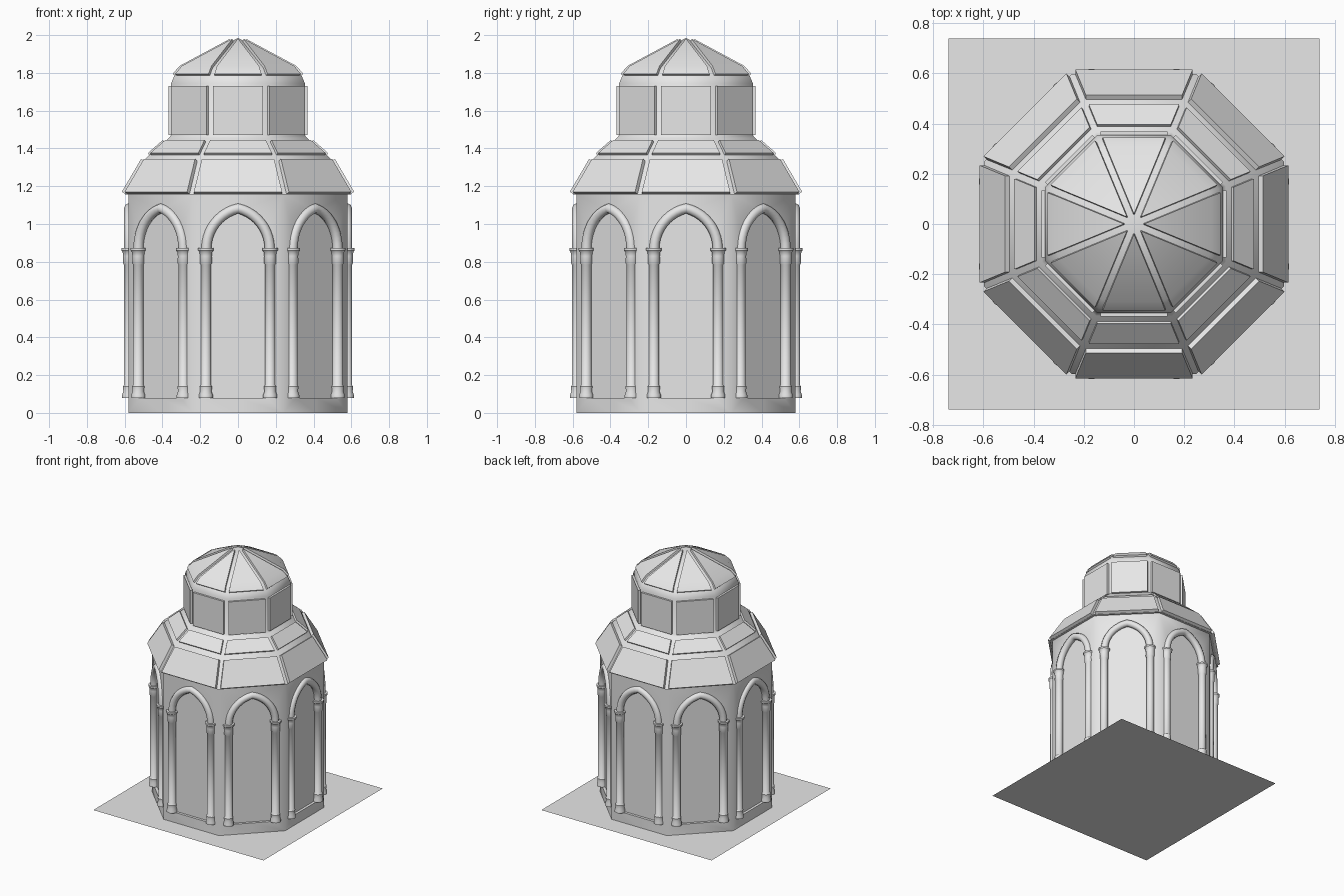
import bpy, bmesh, math
from mathutils import Matrix, Vector

if "Cube" in bpy.data.objects:
    bpy.data.objects.remove(bpy.data.objects["Cube"], do_unlink=True)

STONE = (0.8, 0.8, 0.8, 1)
stone = bpy.data.materials.new("pale_stone")
stone.use_nodes = True
stone.diffuse_color = STONE
stone.node_tree.nodes["Principled BSDF"].inputs["Base Color"].default_value = STONE

SIDES = 8
STEP = 2 * math.pi / SIDES
T = math.tan(STEP / 2)
WALL = 0.58                                   # distance from axis to wall face
SPRING, SILL, EAVE = 0.87, 0.08, 1.158
TURNS = [Matrix.Rotation(k * STEP, 4, 'Z') for k in range(SIDES)]


def link(name, data):
    obj = bpy.data.objects.new(name, data)
    data.materials.append(stone)
    bpy.context.scene.collection.objects.link(obj)
    return obj


def finish(name, bm, angle):
    bmesh.ops.remove_doubles(bm, verts=bm.verts, dist=0.0004)
    bmesh.ops.recalc_face_normals(bm, faces=bm.faces)
    mesh = bpy.data.meshes.new(name)
    bm.to_mesh(mesh)
    bm.free()
    mesh.shade_smooth()
    mesh.set_sharp_from_angle(angle=math.radians(angle))
    return link(name, mesh)


def face(bm, points):
    return bm.faces.new([bm.verts.new(p) for p in points])


def skin(bm, rings):
    """Join rings of points into a closed-ended tube."""
    for a, b in zip(rings, rings[1:]):
        for i in range(len(a)):
            j = (i + 1) % len(a)
            quad = [a[i], a[j], b[j], b[i]]
            if (b[i] - b[j]).length < 1e-6:
                quad.pop()
            face(bm, quad)
    for end in (rings[0], rings[-1]):
        if (end[0] - end[1]).length > 1e-6:
            face(bm, end)


def ring(radius, z, sides, centre=(0, 0)):
    return [Vector((centre[0] + radius * math.cos((i + 0.5) * 2 * math.pi / sides),
                    centre[1] + radius * math.sin((i + 0.5) * 2 * math.pi / sides), z))
            for i in range(sides)]


def half_arch(width, rise, steps=10):
    """Right half of a pointed arch, from the apex down to the springing."""
    c = (rise ** 2 - width ** 2) / (2 * width)
    r, top = width + c, math.atan2(rise, c)
    return [(r * math.cos(top * (1 - i / steps)) - c,
             SPRING + r * math.sin(top * (1 - i / steps))) for i in range(steps + 1)]


# Ground slab
bm = bmesh.new()
bmesh.ops.create_grid(bm, x_segments=1, y_segments=1, size=0.74)
finish("ground_slab", bm, 30)

# Octagonal wall with a shallow pointed niche in every face
bm = bmesh.new()
edge = WALL * T
niche = half_arch(0.15, 0.20) + [(0.15, SILL), (0, SILL)]
front = [(0, 0), (edge, 0), (edge, EAVE), (0, EAVE)] + niche
DEPTH = 0.02
for turn in TURNS:
    for s in (1, -1):
        def place(p, d):
            return turn @ Vector((s * p[0], -d, p[1]))
        face(bm, [place(p, WALL) for p in front][::s])
        face(bm, [place(p, WALL - DEPTH) for p in niche][::s])
        for p, q in zip(niche, niche[1:]):
            face(bm, [place(p, WALL), place(q, WALL),
                      place(q, WALL - DEPTH), place(p, WALL - DEPTH)][::s])
finish("octagonal_wall", bm, 50)

# Roof, drum and dome core
core = [(0.5, 1.156), (0.598, 1.156), (0.488, 1.348), (0.366, 1.455), (0.354, 1.47),
        (0.354, 1.745), (0.338, 1.782), (0.302, 1.825), (0, 1.985)]
bm = bmesh.new()
skin(bm, [ring(a / math.cos(STEP / 2), z, SIDES) for a, z in core])
finish("roof_drum_and_dome", bm, 50)


def plates(name, rows, thick, margin=0.014):
    """Raised plates on all eight faces, following rows of (apothem, height)."""
    bm = bmesh.new()
    for turn in TURNS:
        sections = []
        for i, (a, z) in enumerate(rows):
            lo, hi = rows[max(i - 1, 0)], rows[min(i + 1, len(rows) - 1)]
            n = Vector((hi[1] - lo[1], lo[0] - hi[0])).normalized()
            w = max(a * T - margin, 0.001)
            sections.append([turn @ Vector((s * w, -(a + n.x * d), z + n.y * d))
                             for s, d in ((-1, thick), (1, thick), (1, -0.005), (-1, -0.005))])
        skin(bm, sections)
    finish(name, bm, 35)


plates("lower_roof_plates", [(0.598, 1.16), (0.496, 1.334)], 0.02)
plates("upper_roof_plates", [(0.469, 1.365), (0.389, 1.435)], 0.013)
plates("drum_plates", [(0.354, 1.47), (0.354, 1.73)], 0.015)
plates("dome_plates", [(0.335, 1.786), (0.302, 1.825), (0.038, 1.967)], 0.014)

# Half-engaged columns flanking each niche, with base and capital
column = [(0.038, 0.08), (0.038, 0.095), (0.031, 0.115), (0.034, 0.14), (0.028, 0.147),
          (0.028, 0.785), (0.033, 0.792), (0.032, 0.83), (0.035, 0.852),
          (0.042, 0.86), (0.042, 0.872)]
bm = bmesh.new()
for turn in TURNS:
    for s in (1, -1):
        spot = turn @ Vector((s * 0.17, -0.577, 0))
        skin(bm, [ring(r, z, 12, spot) for r, z in column])
finish("columns", bm, 40)

# Rounded arch mouldings above the columns
curve = bpy.data.curves.new("arch_mouldings", 'CURVE')
curve.dimensions = '3D'
curve.bevel_depth = 0.027
curve.bevel_resolution = 2
right = half_arch(0.168, 0.213)
path = [(-x, z) for x, z in right[:0:-1]] + right
for turn in TURNS:
    spline = curve.splines.new('POLY')
    spline.points.add(len(path) - 1)
    for point, (x, z) in zip(spline.points, path):
        point.co = (*(turn @ Vector((x, -0.577, z))), 1)
link("arch_mouldings", curve)
